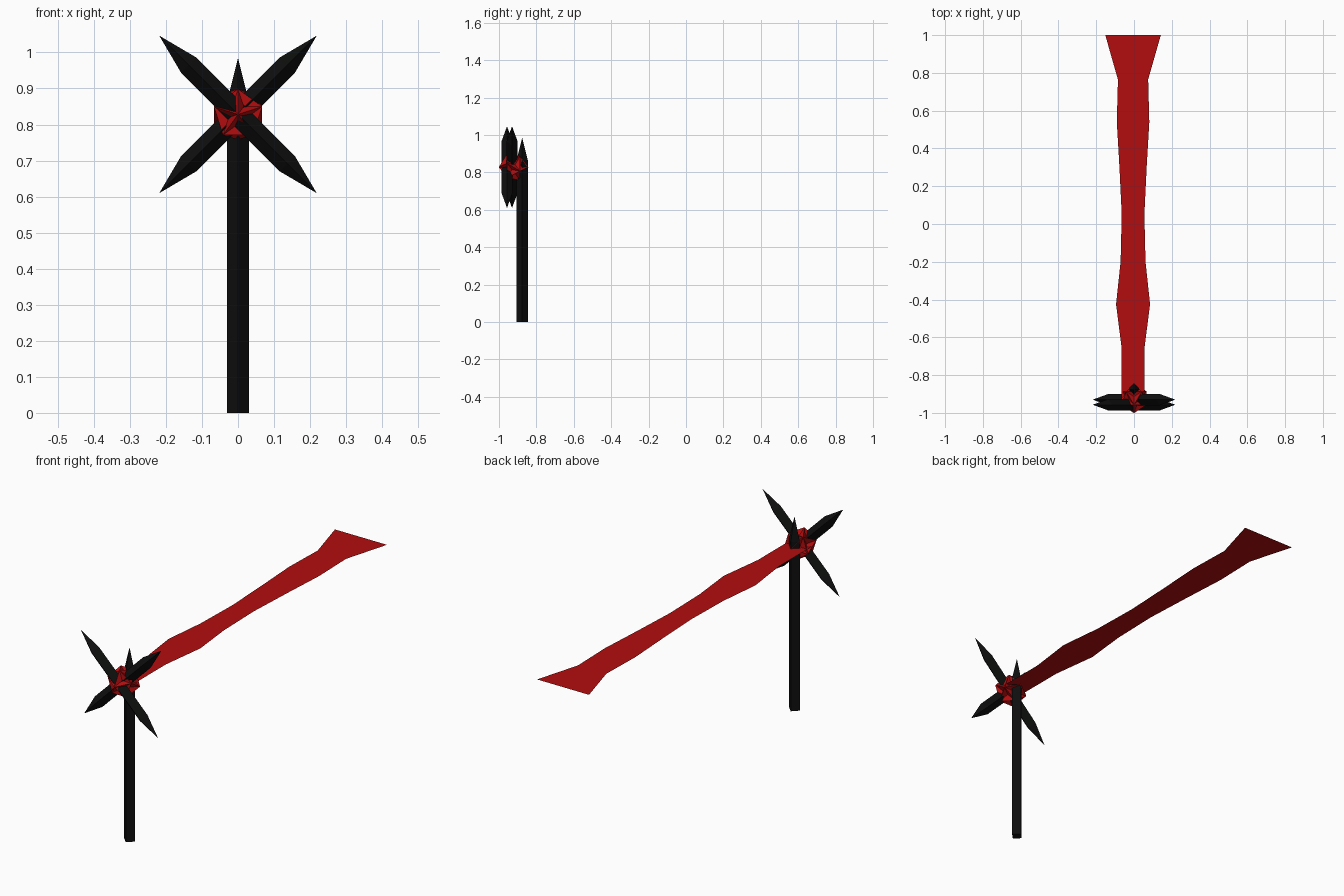
import bpy, bmesh, math
from mathutils import Matrix, Vector

if "Cube" in bpy.data.objects:
    bpy.data.objects.remove(bpy.data.objects["Cube"])


def material(name, rgb):
    m = bpy.data.materials.new(name)
    m.diffuse_color = (*rgb, 1)
    m.use_nodes = True
    m.node_tree.nodes["Principled BSDF"].inputs["Base Color"].default_value = m.diffuse_color
    return m


RED = material("deep red", (0.45, 0.004, 0.005))
BLACK = material("soft black", (0.004, 0.0045, 0.004))
HUB = Vector((0, -0.922, 0.828))


def finish(bm, name, mat):
    me = bpy.data.meshes.new(name)
    bm.to_mesh(me)
    bm.free()
    me.materials.append(mat)
    ob = bpy.data.objects.new(name, me)
    bpy.context.collection.objects.link(ob)
    return ob


def diamond_rod(name, profile, centre, angle):
    """Four-sided rod along local z; profile is (height, radius), radius 0 is a tip."""
    bm = bmesh.new()
    rings = []
    for h, r in profile:
        n = 4 if r else 1
        rings.append([bm.verts.new((r * math.cos(i * math.pi / 2),
                                    r * math.sin(i * math.pi / 2), h)) for i in range(n)])
    for a, b in zip(rings, rings[1:]):
        for i in range(4):
            j = (i + 1) % 4
            quad = [a[i % len(a)], a[j % len(a)], b[j % len(b)], b[i % len(b)]]
            bm.faces.new(list(dict.fromkeys(quad)))
    for ring in (rings[0], rings[-1]):
        if len(ring) == 4:
            bm.faces.new(ring)
    bmesh.ops.recalc_face_normals(bm, faces=bm.faces)
    bm.transform(Matrix.Translation(centre) @ Matrix.Rotation(angle, 4, 'Y'))
    return finish(bm, name, BLACK)


# upright pole with a pointed top
diamond_rod("pole", [(0, 0.03), (0.865, 0.03), (0.985, 0)], (0, -0.876, 0), 0)

# two crossed double-ended spikes
spike = [(-0.309, 0), (-0.193, 0.03), (0.193, 0.03), (0.309, 0)]
diamond_rod("front_spike", spike, (0, -0.957, HUB.z), -math.pi / 4)
diamond_rod("rear_spike", spike, (0, -0.93, HUB.z), math.pi / 4)

# star-faced hub: twenty-sided ball with every face dented inwards
R = 0.079
bm = bmesh.new()
points = [Vector((0, -R, 0)), Vector((0, R, 0))]
for k in range(10):
    a = math.pi / 2 + k * math.pi / 5
    side = -1 if k % 2 == 0 else 1
    points.append(Vector((0.894 * R * math.cos(a), side * 0.447 * R, 0.894 * R * math.sin(a))))
for p in points:
    bm.verts.new(p)
bmesh.ops.convex_hull(bm, input=bm.verts)
bmesh.ops.recalc_face_normals(bm, faces=bm.faces)
dents = bmesh.ops.poke(bm, faces=bm.faces[:])["verts"]
for v in dents:
    v.co *= 0.709
bm.transform(Matrix.Translation(HUB))
finish(bm, "hub", RED)

# long flat streamer: (y, half width)
outline = [(-0.92, 0.06), (-0.66, 0.06), (-0.425, 0.09), (-0.2, 0.066), (0.05, 0.06),
           (0.3, 0.072), (0.54, 0.086), (0.765, 0.08), (1.0, 0.147)]
bm = bmesh.new()
rows = [[bm.verts.new((-0.005 + s * w, y, 0.83)) for s in (-1, 1)] for y, w in outline]
for a, b in zip(rows, rows[1:]):
    bm.faces.new((a[0], a[1], b[1], b[0]))
finish(bm, "streamer", RED)
